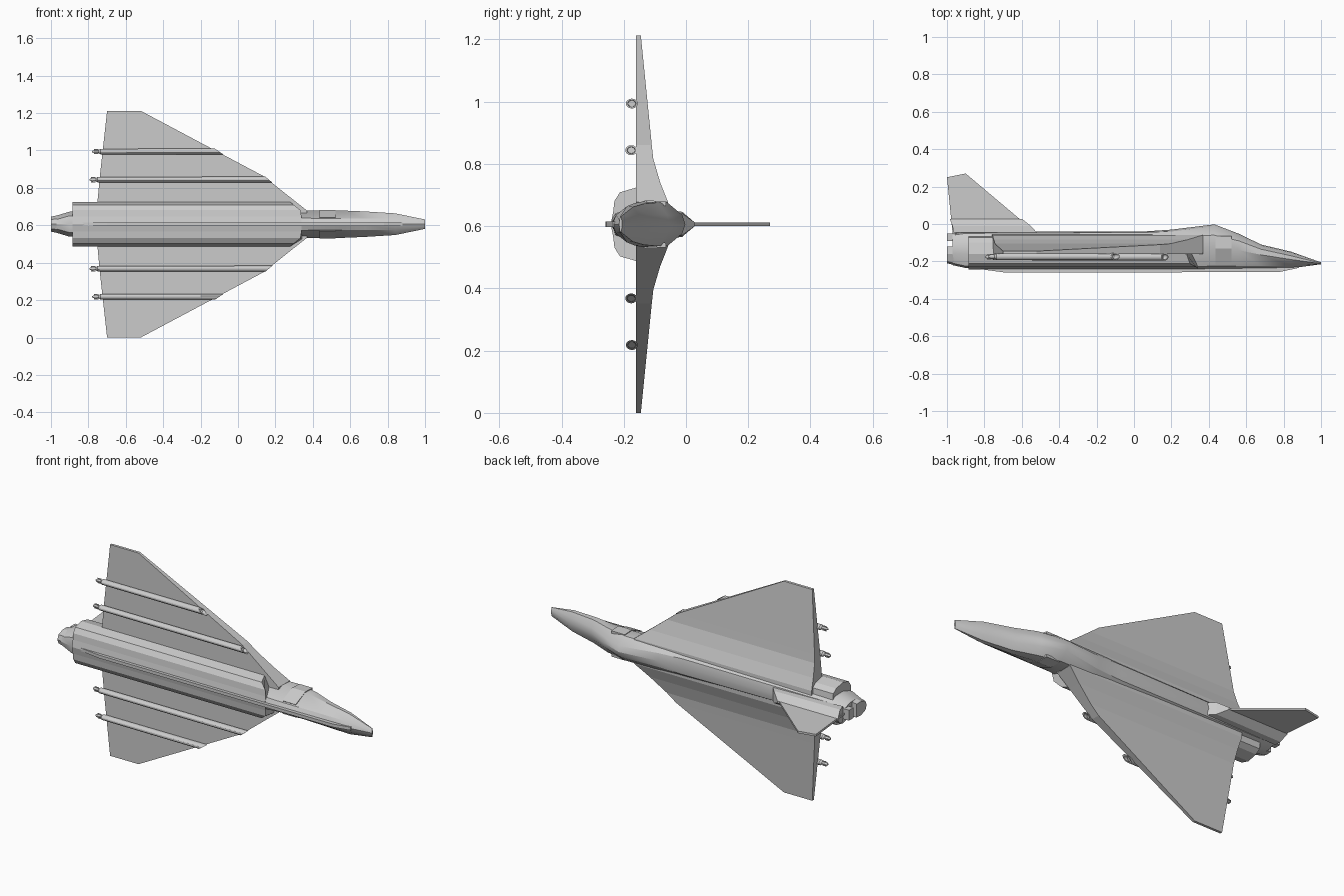
import bpy, bmesh, math
from mathutils import Vector

cube = bpy.data.objects.get("Cube")
if cube:
    bpy.data.objects.remove(cube, do_unlink=True)

MID = 0.606  # the aircraft lies on its side: span runs along z, its top faces +y

mat = bpy.data.materials.new("airframe_grey")
mat.use_nodes = True
GREY = (0.6, 0.6, 0.6, 1)
mat.diffuse_color = GREY
mat.node_tree.nodes["Principled BSDF"].inputs["Base Color"].default_value = GREY


def loft(name, rings, smooth=False):
    """Skin equal-length rings of (x, span, up) points and cap both ends."""
    bm = bmesh.new()
    rows = [[bm.verts.new((x, u, MID + s)) for x, s, u in r] for r in rings]
    n = len(rows[0])
    for a, b in zip(rows, rows[1:]):
        for i in range(n):
            j = (i + 1) % n
            bm.faces.new((a[i], a[j], b[j], b[i]))
    bm.faces.new(rows[0])
    bm.faces.new(rows[-1])
    bmesh.ops.remove_doubles(bm, verts=bm.verts, dist=1e-5)
    bmesh.ops.recalc_face_normals(bm, faces=bm.faces)
    me = bpy.data.meshes.new(name)
    bm.to_mesh(me)
    bm.free()
    me.materials.append(mat)
    ob = bpy.data.objects.new(name, me)
    bpy.context.collection.objects.link(ob)
    if smooth:
        bpy.ops.object.select_all(action='DESELECT')
        bpy.context.view_layer.objects.active = ob
        ob.select_set(True)
        bpy.ops.object.shade_smooth_by_angle(angle=math.radians(30))
    return ob


def mirrored(half):
    """Close a half section (span, up), running top to bottom."""
    return half + [(-s, u) for s, u in reversed(half) if s > 0]


def box(name, x0, x1, s0, s1, u0, u1):
    return loft(name, [[(x, s0, u0), (x, s1, u0), (x, s1, u1), (x, s0, u1)]
                       for x in (x0, x1)])


# Fuselage with faired canopy and wedge nose
stations = [
    (-0.97, [(0, -.05), (.03, -.06), (.046, -.10), (.046, -.16), (.025, -.21), (0, -.22)]),
    (-0.90, [(0, -.04), (.04, -.05), (.065, -.09), (.067, -.16), (.045, -.225), (0, -.235)]),
    (0.05, [(0, -.04), (.045, -.045), (.065, -.065), (.072, -.14), (.045, -.23), (0, -.242)]),
    (0.20, [(0, -.03), (.04, -.04), (.068, -.062), (.072, -.13), (.04, -.23), (0, -.242)]),
    (0.43, [(0, -.002), (.03, -.012), (.07, -.06), (.073, -.13), (.03, -.225), (0, -.242)]),
    (0.56, [(0, -.052), (.03, -.06), (.07, -.09), (.073, -.14), (.03, -.225), (0, -.242)]),
    (0.68, [(0, -.11), (.03, -.115), (.066, -.135), (.068, -.165), (.03, -.225), (0, -.24)]),
    (0.84, [(0, -.148), (.03, -.152), (.056, -.17), (.058, -.19), (.03, -.225), (0, -.237)]),
    (1.00, [(0, -.205), (.012, -.206), (.025, -.209), (.025, -.212), (.012, -.214), (0, -.215)]),
]
loft("fuselage", [[(x, s, u) for s, u in mirrored(h)] for x, h in stations], True)

# Lower body with swept intake fronts
body = mirrored([(0, -.06), (.085, -.072), (.105, -.10), (.118, -.16),
                 (.103, -.212), (.075, -.23), (.04, -.234), (0, -.242)])


def intake_x(s, u):
    return .37 - max(abs(s) - .07, 0) * 1.24 - (.03 if u < -.15 else 0)


loft("intake_body", [[(-.885, s, u) for s, u in body],
                     [(intake_x(s, u), s, u) for s, u in body]])

# Wings: span, leading edge, trailing edge, top height
wing = [(0, .37, -.76, -.055), (.072, .37, -.757, -.058), (.135, .29, -.75, -.083),
        (.21, .196, -.743, -.105), (.255, .14, -.739, -.11), (.606, -.52, -.70, -.145)]
for side, label in ((1, "left"), (-1, "right")):
    loft(label + "_wing", [[(le, side * s, -.16), (le, side * s, t),
                            (te, side * s, t), (te, side * s, -.16)]
                           for s, le, te, t in wing])

# Tail fin and its root fairing
fin = [(-1, .25), (-.90, .27), (-.52, -.05), (-.97, -.05)]
loft("tail_fin", [[(x, s, u) for x, u in fin] for s in (-.006, .006)])
loft("fin_fairing", [
    [(-.965, -.045, -.045), (-.52, -.035, -.045), (-.52, .035, -.045), (-.965, .045, -.045)],
    [(-.97, -.04, -.012), (-.55, -.035, -.012), (-.55, .035, -.012), (-.97, .04, -.012)],
    [(-.985, -.006, .028), (-.60, -.006, .028), (-.60, .006, .028), (-.985, .006, .028)]])

# Belly keel
keel = [(-.91, -.23), (-.70, -.258), (.25, -.258), (.78, -.256), (.88, -.235), (.88, -.22), (-.91, -.22)]
loft("belly_keel", [[(x, s, u) for x, u in keel] for s in (-.009, .009)])

# Exhaust blocks
box("exhaust_upper", -1.0, -.95, -.03, .03, -.09, -.05)
loft("exhaust_lower", [
    [(-1.0, s, u) for s, u in mirrored([(0, -.12), (.038, -.12), (.04, -.16), (.025, -.2), (0, -.21)])],
    [(-.95, s, u) for s, u in mirrored([(0, -.12), (.045, -.12), (.05, -.16), (.03, -.212), (0, -.222)])]])

# Raised side panels behind the nose
for side, label in ((1, "left"), (-1, "right")):
    loft(label + "_side_panel", [
        [(x, side * s, u) for s, u in ((.06, -.065), (.074, -.065), (.077, -.13), (.037, -.22), (.025, -.21))]
        for x in (.435, .52)])


# Wing stores: tubes with hollow slanted fronts, tapered tails and small fins
def tube(name, s, x0, x1, side, u, slope):
    def ring(x, r, slant=0):
        pts = []
        for i in range(14):
            a = 2 * math.pi * i / 14
            d = r * math.cos(a)
            pts.append((x - slant * d, side * (s + d), u + 1.2 * r * math.sin(a)))
        return pts
    loft(name, [ring(x0 - .045, .004), ring(x0 - .03, .009), ring(x0 - .01, .008),
                ring(x0, .015), ring(x1, .016, slope),
                ring(x1, .011, slope), ring(x1 - .02, .010, slope)], True)
    box(name + "_fin_flat", x0 - .035, x0 - .012, side * s - .014, side * s + .014, u - .002, u + .002)
    box(name + "_fin_upright", x0 - .035, x0 - .012, side * s - .002, side * s + .002, u - .014, u + .014)
    box(name + "_pylon", x0 + .01, x1 - .04, side * s - .008, side * s + .008, u, -.155)


for side, label in ((1, "left"), (-1, "right")):
    tube(label + "_outer_store", .388, -.735, -.10, side, -.174, 1.5)
    tube(label + "_inner_store", .238, -.75, .165, side, -.176, 1.2)
